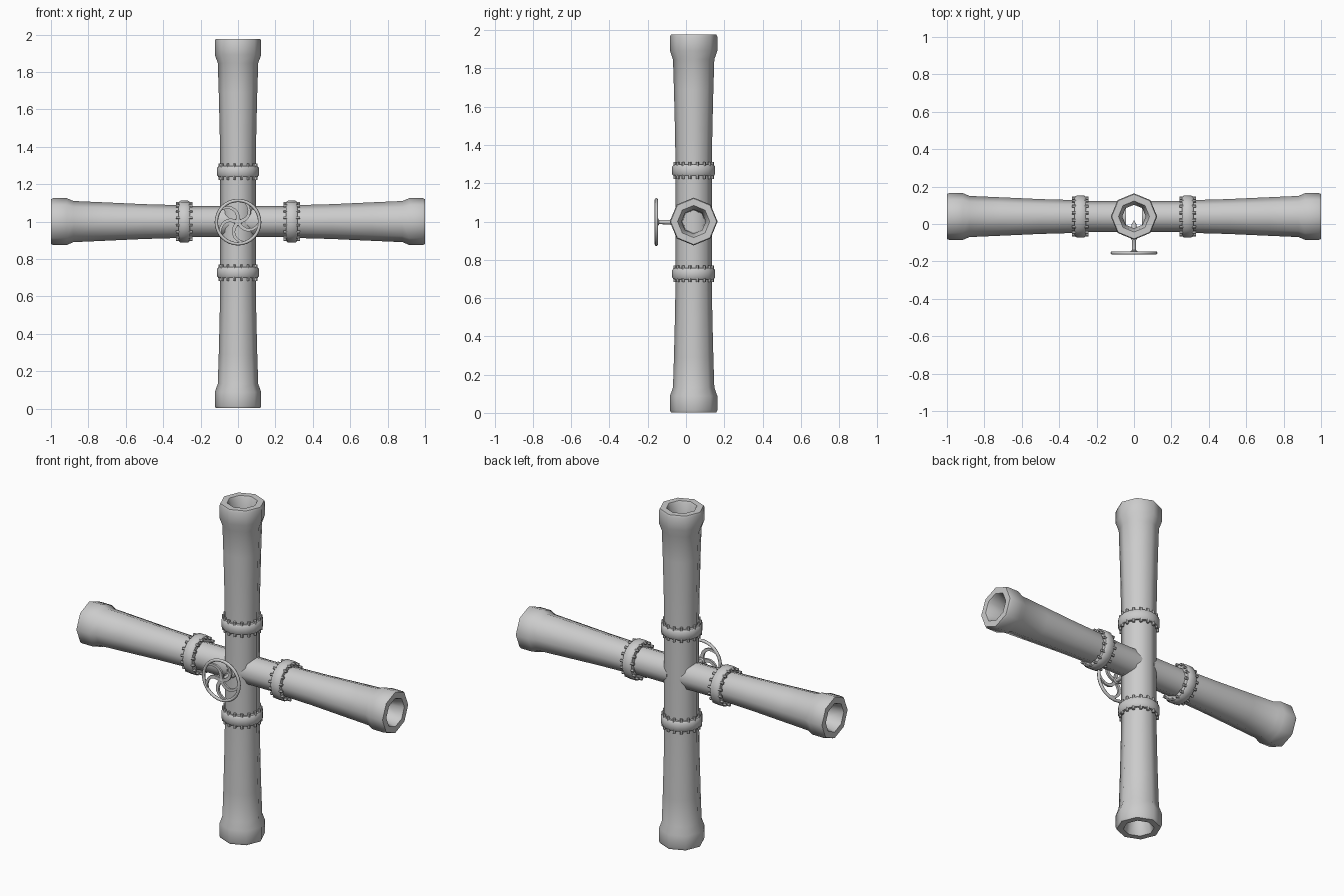
import bpy, bmesh, math
from mathutils import Matrix, Vector

if "Cube" in bpy.data.objects:
    bpy.data.objects.remove(bpy.data.objects["Cube"])

CY, CZ = 0.04, 1.0          # pipe axis position
TAU = 2 * math.pi
TO_X = Matrix.Rotation(math.pi / 2, 4, 'Y')      # local z -> +x
TO_FRONT = Matrix.Rotation(math.pi / 2, 4, 'X')  # local z -> -y


def finish(name, bm, matrix, angle=50):
    bmesh.ops.recalc_face_normals(bm, faces=bm.faces)
    me = bpy.data.meshes.new(name)
    bm.to_mesh(me)
    bm.free()
    me.transform(matrix)
    ob = bpy.data.objects.new(name, me)
    bpy.context.collection.objects.link(ob)
    bpy.ops.object.select_all(action='DESELECT')
    ob.select_set(True)
    bpy.context.view_layer.objects.active = ob
    bpy.ops.object.shade_smooth_by_angle(angle=math.radians(angle))
    return ob


def lathe(bm, profile, sides):
    """Revolve a closed (radius, z) loop around z."""
    rings = [[bm.verts.new((r * math.cos(TAU * i / sides), r * math.sin(TAU * i / sides), z))
              for i in range(sides)] for r, z in profile]
    for a, b in zip(rings, rings[1:] + rings[:1]):
        for i in range(sides):
            j = (i + 1) % sides
            bm.faces.new((a[i], a[j], b[j], b[i]))


def at(x, y, z):
    return Matrix.Translation((x, y, z))


# Vertical pipe: octagonal, flared mouths at both ends, open bore
H = 0.987
half = [(0.095, 0.33), (0.098, 0.50), (0.103, 0.70), (0.108, H - 0.13), (0.124, H - 0.085),
        (0.124, H - 0.012), (0.119, H), (0.083, H), (0.078, H - 0.01), (0.063, H - 0.09)]
bm = bmesh.new()
lathe(bm, half + [(r, -z) for r, z in reversed(half)], 8)
finish("vertical_pipe", bm, at(0, CY, 0.99))

# Side pipes: run into the vertical pipe wall
side = [(0.082, 0.043), (0.082, 0.25), (0.088, 0.32), (0.093, 0.50), (0.103, 0.72), (0.110, 0.88),
        (0.125, 0.915), (0.125, 0.988), (0.120, 1.0), (0.084, 1.0), (0.079, 0.99),
        (0.063, 0.91), (0.058, 0.043)]
for name, s in (("right_pipe", 1), ("left_pipe", -1)):
    bm = bmesh.new()
    lathe(bm, [(r, z * s) for r, z in side], 8)
    finish(name, bm, at(0, CY, CZ) @ TO_X)


# Collars with a row of bolts on each face
def collar(name, matrix):
    bm = bmesh.new()
    lathe(bm, [(0.075, -0.03), (0.104, -0.03), (0.112, -0.02), (0.112, 0.02),
               (0.104, 0.03), (0.075, 0.03)], 16)
    for i in range(16):
        a = TAU * (i + 0.5) / 16
        for s in (-1, 1):
            bmesh.ops.create_cone(bm, cap_ends=True, segments=6, radius1=0.008, radius2=0.008,
                                  depth=0.024,
                                  matrix=at(0.1 * math.cos(a), 0.1 * math.sin(a), 0.032 * s))
    finish(name, bm, matrix)


collar("upper_collar", at(0, CY, CZ + 0.267))
collar("lower_collar", at(0, CY, CZ - 0.273))
collar("right_collar", at(0.287, CY, CZ) @ TO_X)
collar("left_collar", at(-0.287, CY, CZ) @ TO_X)

# Valve stem: flared foot on the pipe, tip reaching into the bore
bm = bmesh.new()
lathe(bm, [(0.0005, -0.02), (0.012, 0.0), (0.022, 0.045), (0.022, 0.065), (0.012, 0.085),
           (0.011, 0.14), (0.018, 0.145), (0.018, 0.158), (0.0005, 0.162)], 12)
finish("valve_stem", bm, at(0, 0, CZ - 0.003) @ TO_FRONT)

# Handwheel rim
bm = bmesh.new()
R, N = 0.116, 32
rings = [[bm.verts.new(((R + 0.009 * math.cos(TAU * j / 8)) * math.cos(TAU * i / N),
                        (R + 0.009 * math.cos(TAU * j / 8)) * math.sin(TAU * i / N),
                        0.009 * math.sin(TAU * j / 8))) for j in range(8)] for i in range(N)]
for i in range(N):
    a, b = rings[i], rings[(i + 1) % N]
    for j in range(8):
        k = (j + 1) % 8
        bm.faces.new((a[j], b[j], b[k], a[k]))
finish("handwheel_rim", bm, at(0, -0.155, CZ - 0.003) @ TO_FRONT)

# Five curved handwheel spokes
bm = bmesh.new()
for k in range(5):
    prev = None
    for i in range(8):
        t = i / 7
        r = 0.008 + 0.108 * t
        a = TAU * k / 5 + 0.3 + 0.95 * t * t
        p = Vector((r * math.cos(a), r * math.sin(a), 0))
        n = Vector((-math.sin(a + 0.5 * t), math.cos(a + 0.5 * t), 0))
        w = n * (0.010 - 0.002 * t)
        h = Vector((0, 0, 0.006))
        ring = [bm.verts.new(p + c) for c in (w + h, -w + h, -w - h, w - h)]
        if prev:
            for j in range(4):
                m = (j + 1) % 4
                bm.faces.new((prev[j], prev[m], ring[m], ring[j]))
        else:
            bm.faces.new(ring)
        prev = ring
    bm.faces.new(prev)
finish("handwheel_spokes", bm, at(0, -0.154, CZ - 0.003) @ TO_FRONT)
